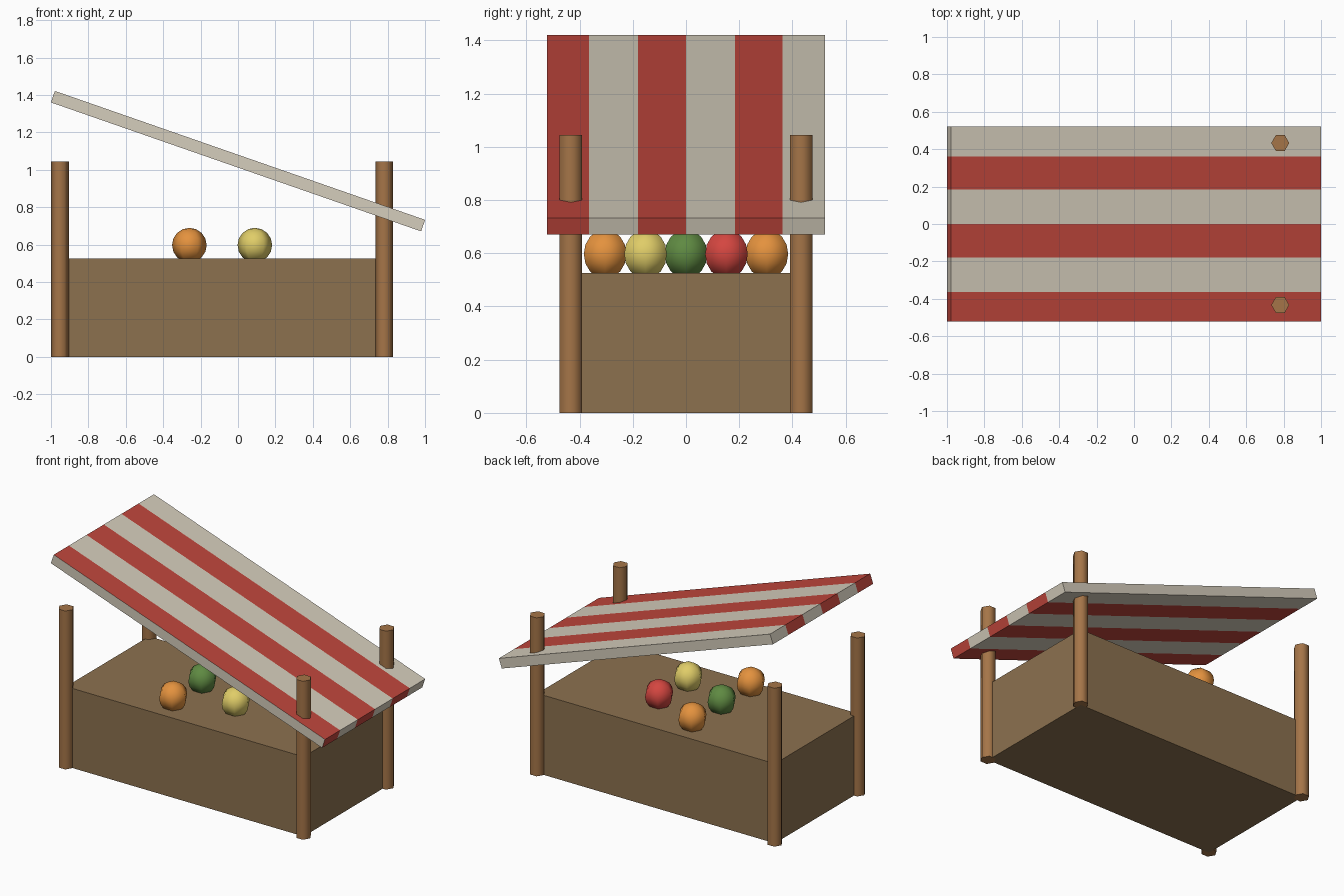
import bpy, bmesh, math
from mathutils import Matrix

if "Cube" in bpy.data.objects:
    bpy.data.objects.remove(bpy.data.objects["Cube"])


def material(name, r, g, b):
    """Flat material from 0-255 display values, stored as linear."""
    def lin(c):
        c /= 255
        return c / 12.92 if c <= 0.04045 else ((c + 0.055) / 1.055) ** 2.4
    m = bpy.data.materials.new(name)
    m.diffuse_color = (lin(r), lin(g), lin(b), 1)
    m.use_nodes = True
    m.node_tree.nodes["Principled BSDF"].inputs["Base Color"].default_value = m.diffuse_color
    return m


counter_brown = material("counter brown", 140, 113, 79)
post_brown = material("post brown", 165, 117, 72)
cream = material("canvas cream", 213, 205, 188)
canvas_red = material("canvas red", 192, 70, 60)
orange = material("fruit orange", 228, 146, 62)
yellow = material("fruit yellow", 224, 205, 104)
green = material("fruit green", 95, 138, 66)
red = material("fruit red", 212, 70, 64)


def finish(name, bm, *mats):
    me = bpy.data.meshes.new(name)
    bm.to_mesh(me)
    bm.free()
    for m in mats:
        me.materials.append(m)
    ob = bpy.data.objects.new(name, me)
    bpy.context.collection.objects.link(ob)
    return ob


def box(size, centre):
    bm = bmesh.new()
    bmesh.ops.create_cube(bm, size=1, matrix=Matrix.Translation(centre) @ Matrix.Diagonal((*size, 1)))
    return bm


POST_X, POST_Y, POST_H, POST_R = (-0.952, 0.782), 0.433, 1.045, 0.048

# Counter: solid block whose corners sit in the posts
finish("counter", box((POST_X[1] - POST_X[0], 2 * POST_Y, 0.525),
                      (sum(POST_X) / 2, 0, 0.2625)), counter_brown)

# Four hexagonal posts, smooth sides and flat caps
for x in POST_X:
    for y in (-POST_Y, POST_Y):
        bm = bmesh.new()
        bmesh.ops.create_cone(bm, cap_ends=True, segments=6, radius1=POST_R, radius2=POST_R, depth=POST_H,
                              matrix=Matrix.Translation((x, y, POST_H / 2)) @ Matrix.Rotation(math.pi / 2, 4, 'Z')
                              @ Matrix.Rotation(math.pi / 6, 4, 'Z') @ Matrix.Rotation(-math.pi / 6, 4, 'Z')
                              @ Matrix.Rotation(math.pi / 2, 4, 'Z'))
        # turn so that two corners point along x
        v = bm.verts[:][0].co
        ang = math.atan2(v.y - y, v.x - x)
        bmesh.ops.rotate(bm, verts=bm.verts, cent=(x, y, 0), matrix=Matrix.Rotation(-ang, 3, 'Z'))
        for f in bm.faces:
            f.smooth = abs(f.normal.z) < 0.5
        for e in bm.edges:
            e.smooth = all(f.smooth for f in e.link_faces)
        finish("post", bm, post_brown)

# Sloping canopy, cut into stripes; long side edges stay cream
cuts = (-0.364, -0.18, 0.0, 0.184, 0.362)
bm = box((2.096, 1.044, 0.065), (0, 0, 0))
for y in cuts:
    bmesh.ops.bisect_plane(bm, geom=bm.verts[:] + bm.edges[:] + bm.faces[:],
                           plane_co=(0, y, 0), plane_no=(0, 1, 0))
bm.normal_update()
for f in bm.faces:
    stripe = sum(f.calc_center_median().y > y for y in cuts)
    f.material_index = int(stripe % 2 == 0 and abs(f.normal.y) < 0.5)
bm.transform(Matrix.Translation((0, 0, 1.046)) @ Matrix.Rotation(math.radians(19.2), 4, 'Y'))
finish("canopy", bm, cream, canvas_red)

# Fruit in a zigzag on the counter
for i, mat in enumerate((orange, yellow, green, red, orange)):
    bm = bmesh.new()
    bmesh.ops.create_uvsphere(bm, u_segments=6, v_segments=8, radius=0.0925)
    v = max(bm.verts, key=lambda p: p.co.xy.length).co
    bmesh.ops.rotate(bm, verts=bm.verts, cent=(0, 0, 0),
                     matrix=Matrix.Rotation(-math.atan2(v.y, v.x), 3, 'Z'))
    bm.transform(Matrix.Translation((0.09 if i % 2 else -0.26, (i - 2) * 0.152, 0.597)))
    for f in bm.faces:
        f.smooth = True
    finish("fruit", bm, mat)
